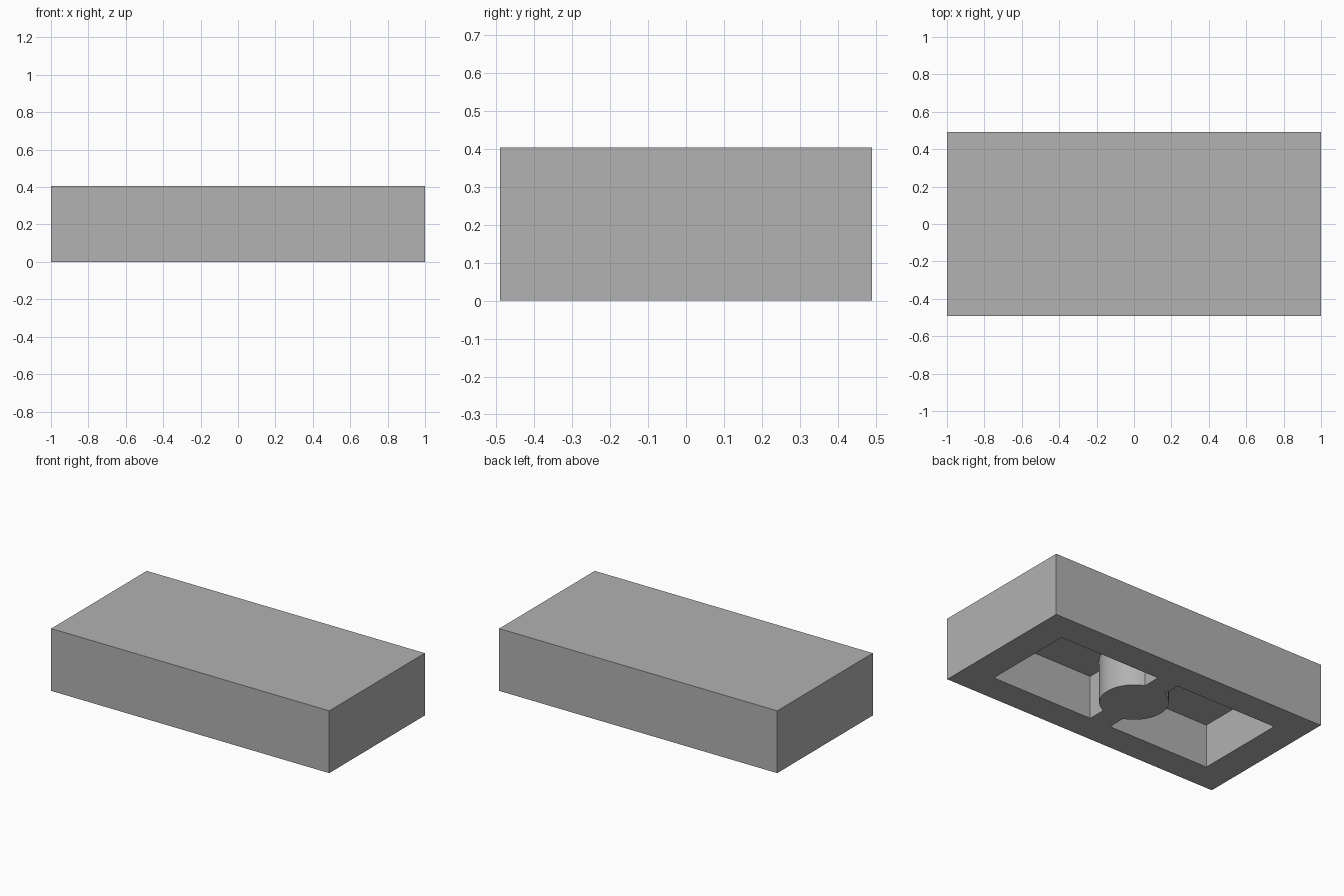
import bpy
import math

default = bpy.data.objects.get("Cube")
if default:
    bpy.data.objects.remove(default, do_unlink=True)

LENGTH, WIDTH, HEIGHT = 2.0, 0.982, 0.405
POCKET_INNER, POCKET_OUTER = 0.075, 0.803
POCKET_WIDTH, POCKET_DEPTH = 0.61, 0.28
POST_RADIUS = 0.202

grey = bpy.data.materials.new("plain grey")
grey.use_nodes = True
colour = (0.445, 0.445, 0.445, 1)
grey.diffuse_color = colour
grey.node_tree.nodes["Principled BSDF"].inputs["Base Color"].default_value = colour


def box(name, size, centre):
    bpy.ops.mesh.primitive_cube_add(size=1, location=centre)
    ob = bpy.context.object
    ob.name = name
    ob.scale = size
    bpy.ops.object.transform_apply(location=True, rotation=False, scale=True)
    ob.data.materials.append(grey)
    return ob


def cut(target, cutter):
    bpy.context.view_layer.objects.active = target
    mod = target.modifiers.new("cut", 'BOOLEAN')
    mod.operation = 'DIFFERENCE'
    mod.solver = 'EXACT'
    mod.object = cutter
    bpy.ops.object.modifier_apply(modifier=mod.name)


# Solid block
body = box("block_body", (LENGTH, WIDTH, HEIGHT), (0, 0, HEIGHT / 2))

# Round post left standing between the pockets
bpy.ops.mesh.primitive_cylinder_add(vertices=64, radius=POST_RADIUS, depth=2)
post = bpy.context.object
post.name = "post_cutter"
post.data.materials.append(grey)
post.hide_render = True

# Two pockets in the underside, with a rib between them
for side, label in ((1, "left"), (-1, "right")):
    pocket = box(label + "_pocket_cutter",
                 (POCKET_OUTER - POCKET_INNER, POCKET_WIDTH, 2 * POCKET_DEPTH),
                 (side * (POCKET_INNER + POCKET_OUTER) / 2, 0, 0))
    pocket.hide_render = True
    cut(pocket, post)
    cut(body, pocket)
    bpy.data.objects.remove(pocket, do_unlink=True)
bpy.data.objects.remove(post, do_unlink=True)

# Smooth the post's wall, keep the other edges sharp
bpy.ops.object.select_all(action='DESELECT')
body.select_set(True)
bpy.context.view_layer.objects.active = body
bpy.ops.object.shade_smooth_by_angle(angle=math.radians(30))
